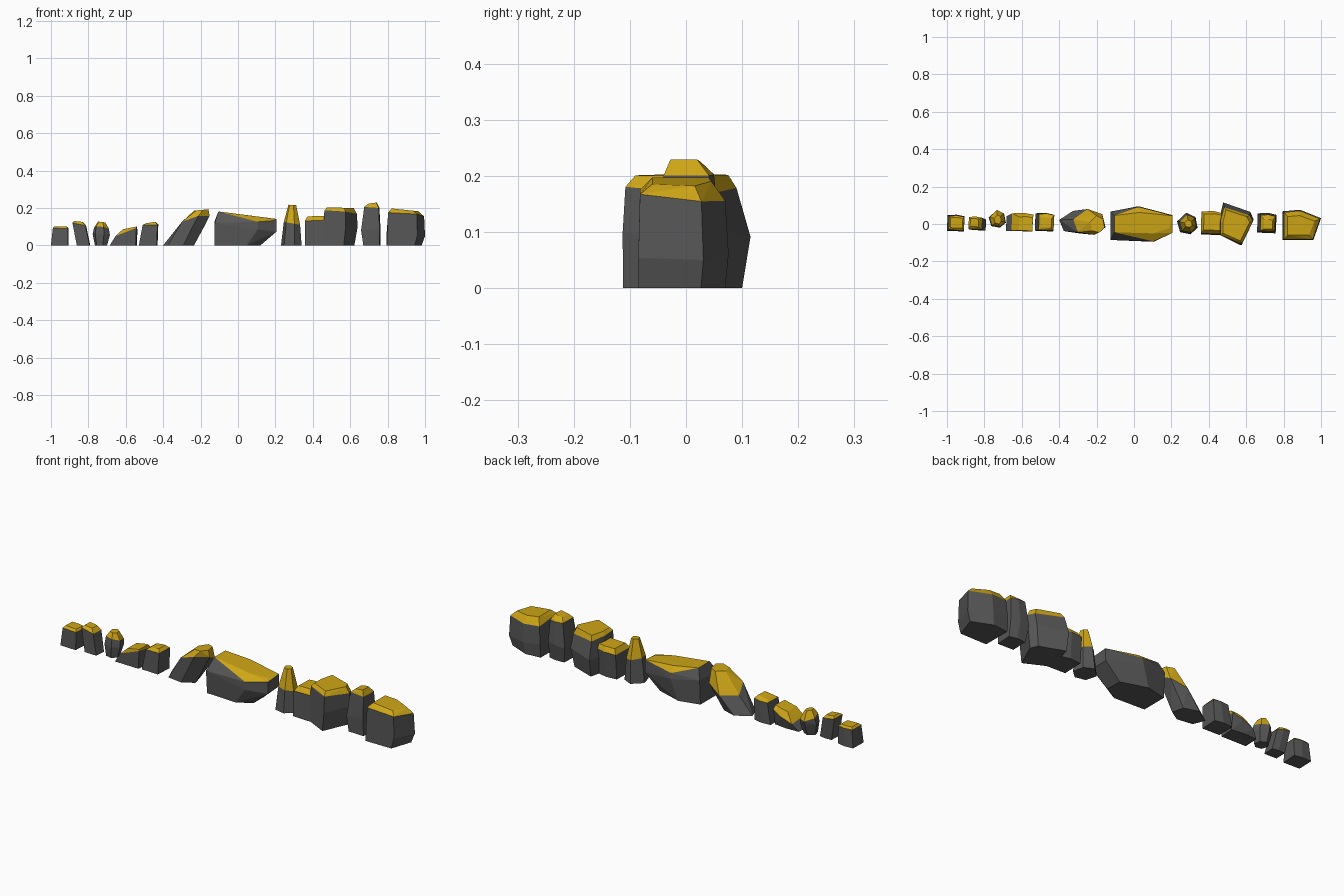
import bpy, bmesh
from mathutils import Vector


def material(name, rgb):
    m = bpy.data.materials.new(name)
    m.diffuse_color = (*rgb, 1)
    return m


STONE = material("dark grey stone", (0.095, 0.095, 0.095))
GOLD = material("mustard cap", (0.62, 0.38, 0.008))

# Footprints inside a unit square, stretched to each ring's bounds
SHAPES = {
    "box": [(0, .04), (.95, 0), (1, .9), (.55, 1), (.03, .97)],
    "hex": [(.15, .1), (.65, 0), (1, .3), (.9, .8), (.45, 1), (0, .6)],
    "slab": [(0, .05), (.7, 0), (1, .25), (1, .75), (.45, 1), (0, .85)],
    "block": [(0, .25), (.65, 0), (1, .6), (.9, .78), (.12, 1), (0, .6)],
    "end": [(0, 0), (.8, 0), (1, .72), (.45, 1), (0, .95)],
}


def rock(name, shape, *rings):
    """Convex stone through stacked rings (x0, x1, y0, y1, z left, z right,
    optional rise to the back). The faces between the last two rings are the cap."""
    bm = bmesh.new()
    crown = set()
    for i, (x0, x1, y0, y1, zl, zr, *rise) in enumerate(rings):
        for u, v in SHAPES[shape]:
            z = zl + (zr - zl) * u + (rise[0] * v if rise else 0)
            vert = bm.verts.new(Vector((x0 + (x1 - x0) * u, y0 + (y1 - y0) * v, z)))
            if i >= len(rings) - 2:
                crown.add(vert)
    hull = bmesh.ops.convex_hull(bm, input=bm.verts[:])
    inside = [g for g in hull["geom_interior"] if isinstance(g, bmesh.types.BMVert)]
    crown -= set(inside)
    bmesh.ops.delete(bm, geom=inside, context='VERTS')
    for f in bm.faces:
        f.material_index = int(all(v in crown for v in f.verts))
    # Merge nearly flat triangles into broad facets
    bmesh.ops.dissolve_limit(bm, angle_limit=0.1, verts=bm.verts[:],
                             edges=bm.edges[:], delimit={'MATERIAL'})
    bmesh.ops.recalc_face_normals(bm, faces=bm.faces[:])
    me = bpy.data.meshes.new(name)
    bm.to_mesh(me)
    bm.free()
    me.materials.append(STONE)
    me.materials.append(GOLD)
    bpy.context.collection.objects.link(bpy.data.objects.new(name, me))


# Small stones at the left end
rock("left_end_stone", "box",
     (-1, -.905, -.04, .05, 0, 0),
     (-.99, -.906, -.035, .045, .092, .09),
     (-.982, -.915, -.022, .035, .102, .1))
rock("leaning_pebble", "box",
     (-.862, -.79, -.035, .03, 0, 0),
     (-.885, -.812, -.03, .04, .12, .105),
     (-.876, -.83, -.015, .03, .13, .125))
rock("round_pebble", "hex",
     (-.765, -.7, -.015, .05, 0, 0),
     (-.777, -.685, -.02, .07, .06, .055),
     (-.77, -.69, -.015, .075, .105, .095, -.02),
     (-.748, -.71, 0, .05, .127, .122))
rock("low_wedge_stone", "box",
     (-.685, -.54, -.04, .045, 0, 0),
     (-.655, -.538, -.04, .06, .05, .095, -.015),
     (-.615, -.54, -.037, .04, .086, .101))
rock("small_upright_stone", "box",
     (-.53, -.43, -.04, .06, 0, 0),
     (-.51, -.426, -.036, .056, .108, .11),
     (-.495, -.44, -.02, .035, .117, .126))

# Large middle stones
rock("slanted_stone", "hex",
     (-.4, -.235, -.05, .07, 0, 0),
     (-.325, -.152, -.058, .08, .125, .175, -.06),
     (-.235, -.158, -.045, .045, .185, .193))
rock("big_slab", "slab",
     (-.125, .12, -.085, .085, 0, 0),
     (-.125, .205, -.095, .095, .12, .07, .01),
     (-.125, .205, -.093, .09, .115, .13, .015),
     (-.105, .19, -.05, .062, .181, .143))
rock("pointed_stone", "hex",
     (.23, .34, -.055, .06, 0, 0),
     (.245, .332, -.045, .05, .125, .11),
     (.27, .311, -.018, .022, .217, .215))

# Stones at the right end
rock("short_stone", "box",
     (.357, .475, -.06, .06, 0, 0),
     (.357, .475, -.055, .07, .13, .135),
     (.372, .475, -.035, .055, .155, .157))
rock("broad_block", "block",
     (.46, .622, -.112, .1, 0, 0),
     (.455, .64, -.113, .115, .09, .1),
     (.462, .635, -.108, .09, .19, .175, -.01),
     (.475, .618, -.09, .075, .202, .2))
rock("tall_narrow_stone", "box",
     (.67, .762, -.048, .045, 0, 0),
     (.658, .762, -.05, .06, .08, .09),
     (.675, .756, -.04, .05, .205, .2),
     (.695, .742, -.028, .025, .222, .229))
rock("right_end_stone", "end",
     (.795, .982, -.085, .07, 0, 0),
     (.795, 1, -.085, .076, .07, .05),
     (.802, .995, -.082, .07, .175, .165, -.015),
     (.822, .965, -.06, .045, .197, .182))
